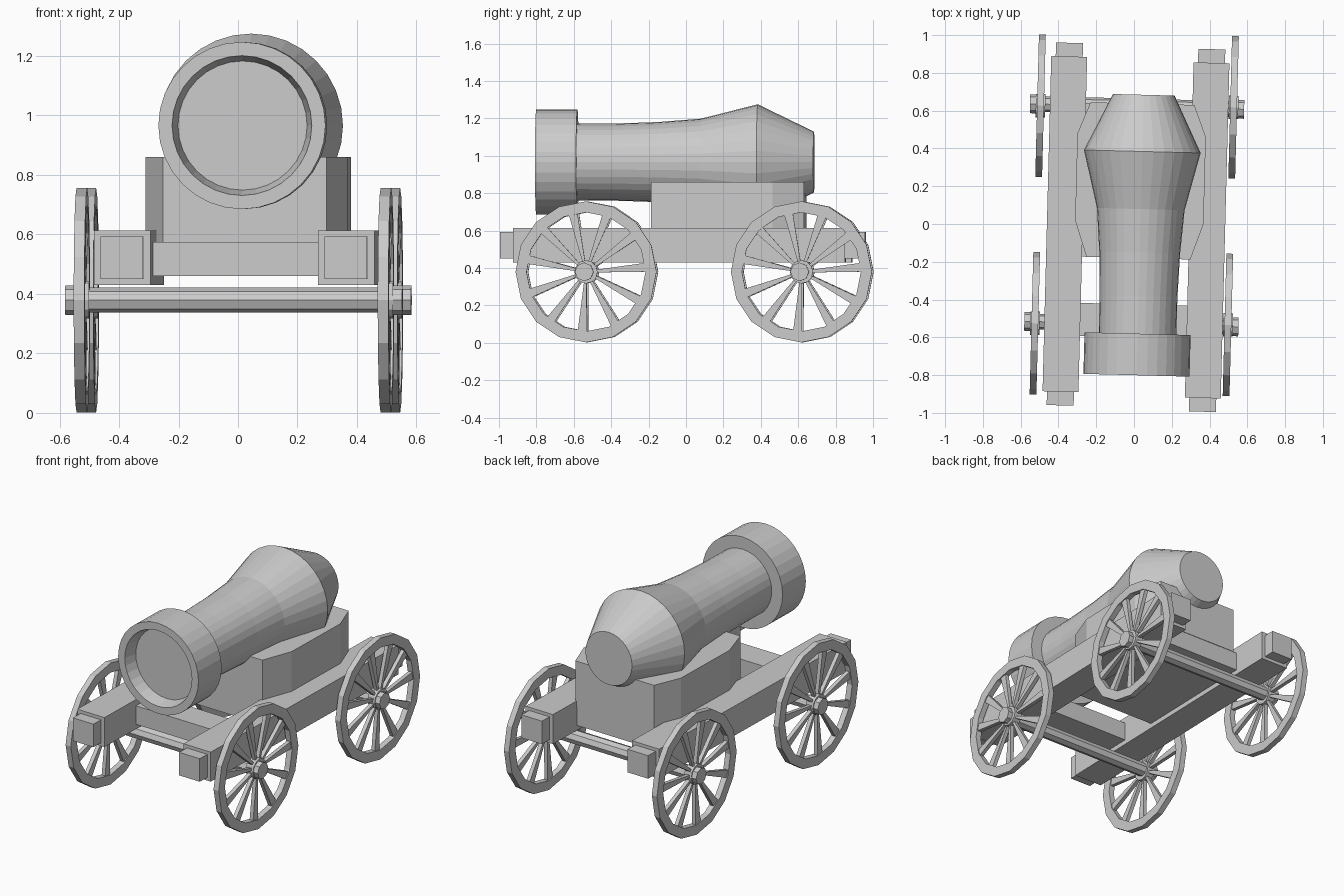
import bpy, bmesh
from math import pi, sin, cos
from mathutils import Matrix, Vector

if "Cube" in bpy.data.objects:
    bpy.data.objects.remove(bpy.data.objects["Cube"])

GREY = (0.6, 0.6, 0.6, 1)
mat = bpy.data.materials.new("plain grey")
mat.use_nodes = True
mat.diffuse_color = GREY
mat.node_tree.nodes["Principled BSDF"].inputs["Base Color"].default_value = GREY

# The whole carriage stands slightly turned
YAW = Matrix.Rotation(-0.026, 4, "Z")


def finish(name, bm):
    bmesh.ops.recalc_face_normals(bm, faces=bm.faces)
    bm.transform(YAW)
    mesh = bpy.data.meshes.new(name)
    bm.to_mesh(mesh)
    bm.free()
    mesh.materials.append(mat)
    obj = bpy.data.objects.new(name, mesh)
    bpy.context.collection.objects.link(obj)
    return obj


def add_box(bm, center, size):
    m = Matrix.Translation(center) @ Matrix.Diagonal((*size, 1))
    bmesh.ops.create_cube(bm, size=1, matrix=m)


def add_lathe(bm, profile, axis, center, sides, closed=False):
    """Spin (distance along axis, radius) points around the x or y axis."""
    rings = []
    for d, r in profile:
        ring = []
        for i in range(sides):
            a = 2 * pi * i / sides
            u, v = r * sin(a), -r * cos(a)
            p = Vector((d, u, v)) if axis == "x" else Vector((u, d, v))
            ring.append(bm.verts.new(p + Vector(center)))
        rings.append(ring)
    pairs = list(zip(rings, rings[1:]))
    if closed:
        pairs.append((rings[-1], rings[0]))
    else:
        bm.faces.new(rings[0])
        bm.faces.new(rings[-1])
    for a, b in pairs:
        for i in range(sides):
            j = (i + 1) % sides
            bm.faces.new((a[i], a[j], b[j], b[i]))


# Barrel with a shallow bore, muzzle band, flared breech and flat back
bm = bmesh.new()
add_lathe(bm, [(-0.72, 0.217), (-0.80, 0.235), (-0.80, 0.281), (-0.58, 0.281),
               (-0.58, 0.205), (-0.38, 0.206), (-0.15, 0.214), (0.08, 0.232),
               (0.385, 0.309), (0.685, 0.163)], "y", (0.034, 0, 0.966), 32)
finish("barrel", bm)

# Mount block with chamfered corners
bm = bmesh.new()
half = [(0.275, -0.18), (0.34, 0.01), (0.34, 0.471), (0.275, 0.638)]
outline = half + [(-x, y) for x, y in reversed(half)]
base = bm.faces.new([bm.verts.new((x + 0.028, y, 0.575)) for x, y in outline])
top = bmesh.ops.extrude_face_region(bm, geom=[base], use_keep_orig=True)["geom"]
bmesh.ops.translate(bm, vec=(0, 0, 0.285),
                    verts=[v for v in top if isinstance(v, bmesh.types.BMVert)])
finish("mount_block", bm)

# Boards across the frame
for name, y0, y1 in (("front_board", -0.6, -0.425), ("mount_board", -0.18, 0.635)):
    bm = bmesh.new()
    add_box(bm, (0.011, (y0 + y1) / 2, 0.5175), (0.58, y1 - y0, 0.115))
    finish(name, bm)

# Side rails with a narrower stub at each end
for name, s in (("left_rail", 1), ("right_rail", -1)):
    bm = bmesh.new()
    x, y = 0.011 + s * 0.377, -0.017 - s * 0.007
    add_box(bm, (x, y, 0.5215), (0.19, 1.775, 0.183))
    for e in (1, -1):
        add_box(bm, (x, y + e * 0.92, 0.5215), (0.143, 0.08, 0.143))
    finish(name, bm)

# Axles and spoked wheels
R, Z, SPOKES = 0.377, 0.379, 11
for end, y in (("front", -0.53), ("back", 0.622)):
    bm = bmesh.new()
    add_lathe(bm, [(-0.567, 0.05), (-0.49, 0.05), (-0.49, 0.042), (0.49, 0.042),
                   (0.49, 0.05), (0.567, 0.05)], "x", (0, y, Z), 8)
    finish(end + "_axle", bm)
    for side, s in (("left", 1), ("right", -1)):
        c = Vector((s * 0.511, y + s * 0.009, Z))
        bm = bmesh.new()
        w = 0.018
        add_lathe(bm, [(-w, R), (w, R), (w, 0.318), (-w, 0.318)], "x", c, 16, True)
        add_lathe(bm, [(-0.025, 0.062), (0.025, 0.062)], "x", c, 12)
        for i in range(SPOKES):
            # Spokes widen from hub to rim
            spoke = bmesh.ops.create_cube(bm, size=1)["verts"]
            for v in spoke:
                outer = v.co.z > 0
                v.co = Vector((v.co.x * 0.024, v.co.y * (0.048 if outer else 0.014),
                               0.325 if outer else 0.05))
            turn = Matrix.Rotation(2 * pi * i / SPOKES + 0.22, 4, "X")
            bmesh.ops.transform(bm, matrix=Matrix.Translation(c) @ turn, verts=spoke)
        finish(f"{end}_{side}_wheel", bm)
